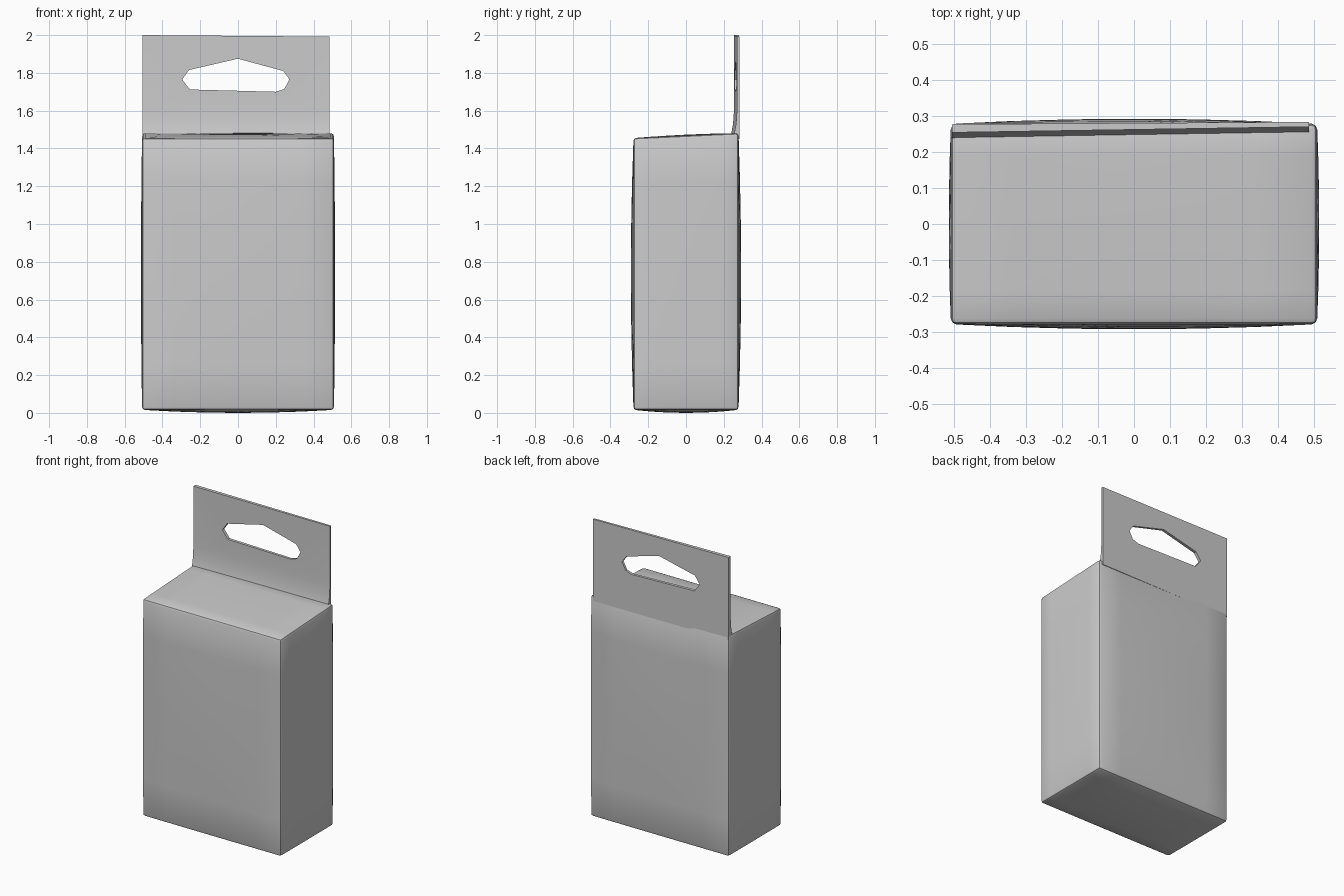
import bpy, bmesh

if "Cube" in bpy.data.objects:
    bpy.data.objects.remove(bpy.data.objects["Cube"])

grey = bpy.data.materials.new("plain grey")
grey.diffuse_color = (0.6, 0.6, 0.6, 1)
grey.use_nodes = True
grey.node_tree.nodes["Principled BSDF"].inputs["Base Color"].default_value = grey.diffuse_color


def finish(bm, name, bevel):
    bmesh.ops.recalc_face_normals(bm, faces=bm.faces)
    mesh = bpy.data.meshes.new(name)
    bm.to_mesh(mesh)
    bm.free()
    mesh.materials.append(grey)
    obj = bpy.data.objects.new(name, mesh)
    bpy.context.collection.objects.link(obj)
    bpy.ops.object.select_all(action='DESELECT')
    obj.select_set(True)
    bpy.context.view_layer.objects.active = obj
    if bevel:
        mod = obj.modifiers.new("soft edges", 'BEVEL')
        mod.width = bevel
        mod.segments = 2
        mod.limit_method = 'ANGLE'
        mod.angle_limit = 0.8
        bpy.ops.object.modifier_apply(modifier=mod.name)
    bpy.ops.object.shade_smooth_by_angle(angle=0.7)
    return obj


# Soft packet body: a subdivided box with slightly bulging faces
bm = bmesh.new()
bmesh.ops.create_cube(bm, size=2)
bmesh.ops.subdivide_edges(bm, edges=bm.edges[:], cuts=5, use_grid_fill=True)
for v in bm.verts:
    x, y, z = v.co
    bx, by, bz = 1 - x * x, 1 - y * y, 1 - z * z
    v.co.x = x * (0.508 + 0.006 * by * bz)
    v.co.y = y * (0.278 + 0.014 * bx * bz)
    top = 1.468 + 0.013 * y + 0.005 * bx * by
    bottom = 0.016 - 0.016 * bx * by
    v.co.z = bottom + (top - bottom) * (z + 1) / 2
finish(bm, "packet_body", 0.016)

# Hanging tab: a thin sheet with a hand hole, thicker where it meets the body
outline = [(-0.505, 1.45), (0.485, 1.45), (0.485, 1.992), (-0.505, 2.0)]
hole = [(-0.295, 1.765), (-0.26, 1.815), (0.0, 1.875), (0.24, 1.81),
        (0.272, 1.765), (0.245, 1.715), (0.20, 1.70), (-0.255, 1.712)]
bm = bmesh.new()
for loop in (outline, hole):
    vs = [bm.verts.new((x, 0, z)) for x, z in loop]
    for a, b in zip(vs, vs[1:] + vs[:1]):
        bm.edges.new((a, b))
bmesh.ops.triangle_fill(bm, edges=bm.edges[:], use_beauty=True)
for height in (1.48, 1.53, 1.6):
    bmesh.ops.bisect_plane(bm, geom=bm.verts[:] + bm.edges[:] + bm.faces[:],
                           plane_co=(0, 0, height), plane_no=(0, 0, 1))
back = set(bm.verts)
res = bmesh.ops.extrude_face_region(bm, geom=bm.faces[:], use_keep_orig=True)
front = {g for g in res["geom"] if isinstance(g, bmesh.types.BMVert)}
for v in bm.verts:
    lean = 0.008 * v.co.x / 0.5
    if v in front:
        flare = max(0, (1.6 - v.co.z) / 0.15)
        v.co.y = 0.262 + lean - 0.022 * flare ** 2
    else:
        v.co.y = 0.28 + lean * 0.4
finish(bm, "hanging_tab", 0)
